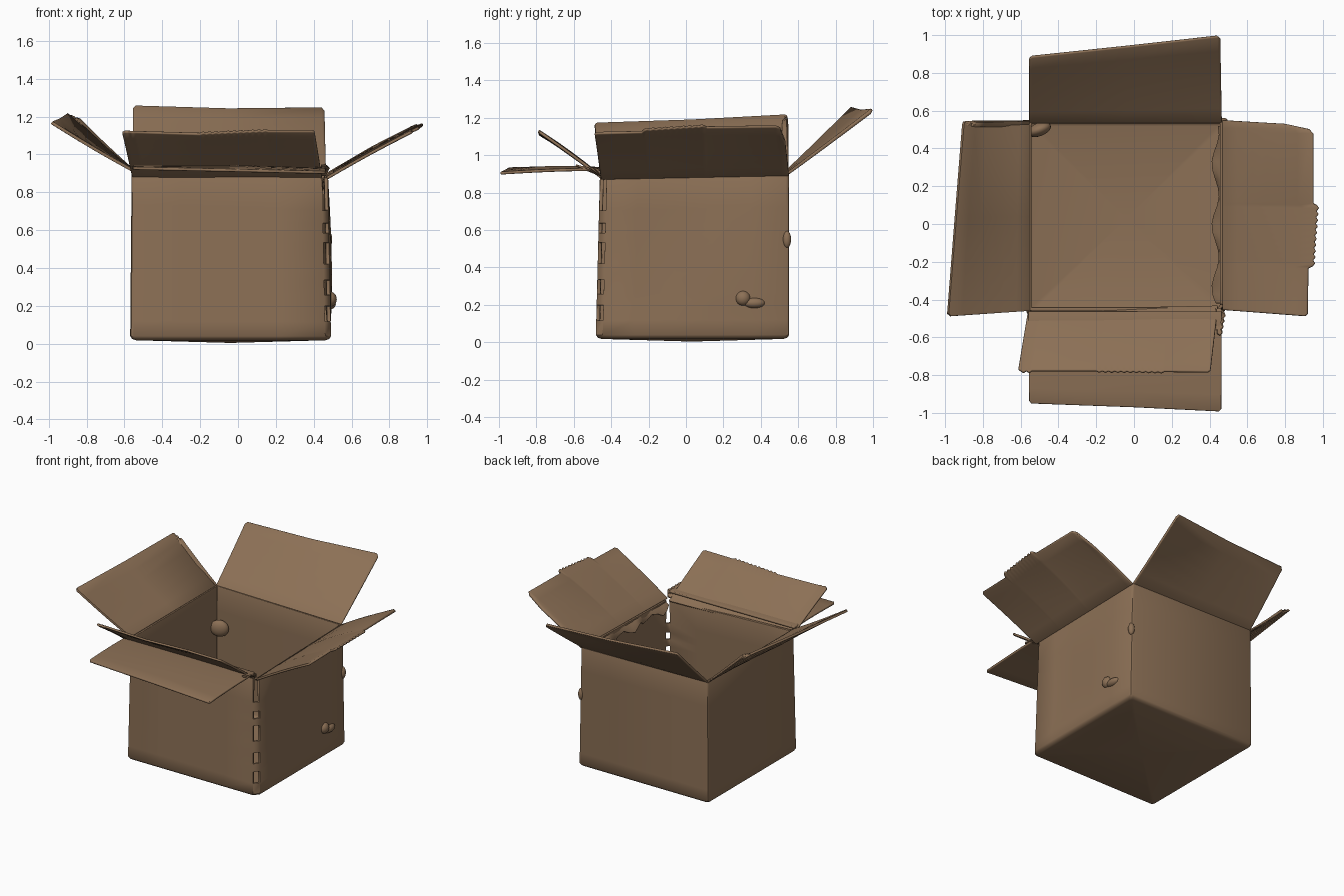
import bpy, bmesh, math
from mathutils import Vector

if "Cube" in bpy.data.objects:
    bpy.data.objects.remove(bpy.data.objects["Cube"])

card = bpy.data.materials.new("cardboard brown")
card.diffuse_color = (0.262, 0.162, 0.092, 1)
card.use_nodes = True
card.node_tree.nodes["Principled BSDF"].inputs["Base Color"].default_value = card.diffuse_color


def finish(name, bm, thick=0.0, offset=0.0, bevel=0.005):
    me = bpy.data.meshes.new(name)
    bm.to_mesh(me)
    bm.free()
    ob = bpy.data.objects.new(name, me)
    bpy.context.collection.objects.link(ob)
    me.materials.append(card)
    if thick:
        m = ob.modifiers.new("thickness", 'SOLIDIFY')
        m.thickness, m.offset, m.use_even_offset = thick, offset, False
        b = ob.modifiers.new("soft edges", 'BEVEL')
        b.width, b.segments, b.limit_method = bevel, 2, 'ANGLE'
        b.angle_limit = math.radians(50)
    bpy.ops.object.select_all(action='DESELECT')
    ob.select_set(True)
    bpy.context.view_layer.objects.active = ob
    bpy.ops.object.shade_smooth_by_angle(angle=math.radians(40))
    return ob


def teeth(a, b, n, d):
    """Sawtooth run of points from a to b, alternately pushed out by d."""
    a, b, d = Vector(a), Vector(b), Vector(d)
    return [a.lerp(b, i / n) + d * (i % 2) for i in range(n + 1)]


def flap(name, hinge, tip, bow=0.0, rows=6, thick=0.016):
    """Card sheet lofted from a straight hinge to a tip polyline, slightly bowed."""
    bm = bmesh.new()
    h0, h1 = Vector(hinge[0]), Vector(hinge[1])
    tip = [Vector(p) for p in tip]
    span = tip[-1] - tip[0]
    ts = [max(0, min(1, (p - tip[0]).dot(span) / span.length_squared)) for p in tip]
    grid = []
    for r in range(rows + 1):
        f = r / rows
        row = []
        for t, p in zip(ts, tip):
            co = h0.lerp(h1, t).lerp(p, f)
            co.z += bow * math.sin(math.pi * f) * (0.4 + math.sin(math.pi * t))
            row.append(bm.verts.new(co))
        grid.append(row)
    for r in range(rows):
        for i in range(len(tip) - 1):
            bm.faces.new((grid[r][i], grid[r][i + 1], grid[r + 1][i + 1], grid[r + 1][i]))
    return finish(name, bm, thick)


# Box body: stacked rings, rounded at the base, with a split front right corner
def ring(f, inset):
    x0, x1 = -0.57 + 0.008 * f + inset, 0.492 - 0.017 * f - inset
    y0, y1 = -0.482 + 0.022 * f + inset, 0.552 - inset
    pts = [(x1, y0 + 0.035)] + [(x1, y0 + (y1 - y0) * k / 5) for k in range(1, 5)]
    r = 0.018
    for cx, cy, a0 in ((x1 - r, y1 - r, 0), (x0 + r, y1 - r, 90), (x0 + r, y0 + r, 180)):
        for a in (0, 45, 90):
            w = math.radians(a0 + a)
            pts.append((cx + r * math.cos(w), cy + r * math.sin(w)))
    pts += [(x0 + (x1 - x0) * k / 4, y0) for k in (1, 2, 3)] + [(x1 - 0.03, y0)]
    return pts


def rim(x, y):
    u, v = (x + 0.57) / 1.06, (y + 0.48) / 1.03
    return (0.915 * (1 - u) + 0.875 * u) * (1 - v) + (0.92 * (1 - u) + 0.9 * u) * v


bm = bmesh.new()
levels = [(0.0, 0.03), (0.008, 0.01), (0.025, 0.0)] + [(k, 0.0) for k in
          (0.115, 0.21, 0.28, 0.37, 0.47, 0.60, 0.66, 0.72, 0.8, 1.0)]
tabs = {0, 1, 2, 4, 6, 8, 10}
rings = []
for f, inset in levels:
    row = []
    for x, y in ring(f, inset):
        z = 0.018 + f * (rim(x, y) - 0.018)
        # shallow crease in the right wall
        if x > 0.45 and 0.2 < f < 0.9 and -0.3 < y < 0.5:
            x -= 0.012 * math.sin(math.pi * f) * math.sin((y + 0.48) * 6)
        row.append(bm.verts.new((x, y, z)))
    rings.append(row)
n = len(rings[0])
for k in range(len(rings) - 1):
    for i in range(n):
        j = (i + 1) % n
        if j or k in tabs:
            bm.faces.new((rings[k][i], rings[k][j], rings[k + 1][j], rings[k + 1][i]))
centre = bm.verts.new((-0.04, 0.03, 0.004))
for i in range(n):
    bm.faces.new((rings[0][(i + 1) % n], rings[0][i], centre))
finish("box_body", bm, 0.02, -1, 0.004)

# Four flaps, plus the second layer of the front flap
flap("back_flap", [(-0.555, 0.54, 0.915), (0.465, 0.54, 0.9)],
     [(-0.555, 0.875, 1.24), (-0.54, 0.888, 1.255), (-0.05, 0.94, 1.24),
      (0.44, 0.995, 1.245), (0.455, 0.985, 1.225)], -0.006)
flap("left_flap", [(-0.555, -0.46, 0.915), (-0.555, 0.545, 0.915)],
     [(-0.97, -0.488, 1.16), (-0.985, -0.475, 1.168), (-0.945, 0.03, 1.185),
      (-0.905, 0.525, 1.212)] + teeth((-0.9, 0.54, 1.21), (-0.84, 0.54, 1.185), 4, (0, -0.02, 0)),
     -0.012)
flap("right_flap", [(0.47, -0.455, 0.875), (0.47, 0.55, 0.895)],
     [(0.905, -0.488, 1.115), (0.92, -0.475, 1.12), (0.922, -0.235, 1.125)]
     + teeth((0.945, -0.225, 1.135), (0.968, 0.1, 1.155), 20, (0.012, 0, 0.006))
     + [(0.948, 0.11, 1.15), (0.948, 0.48, 1.155), (0.925, 0.503, 1.145), (0.8, 0.53, 1.075)],
     0.012)
flap("front_upper_flap", [(-0.56, -0.455, 0.885), (0.445, -0.435, 0.87)],
     [(-0.612, -0.77, 1.115)] + teeth((-0.6, -0.778, 1.122), (-0.54, -0.778, 1.12), 4, (0, -0.01, 0))
     + teeth((-0.2, -0.778, 1.11), (0.16, -0.782, 1.125), 22, (0, -0.008, 0.006))
     + [(0.39, -0.785, 1.125), (0.405, -0.775, 1.12)], 0.008)
flap("front_lower_flap", [(-0.56, -0.462, 0.93), (0.465, -0.462, 0.925)],
     [(-0.555, -0.935, 0.928), (-0.545, -0.95, 0.927), (0, -0.97, 0.915),
      (0.45, -0.992, 0.905), (0.462, -0.98, 0.905)], 0.01)

# Torn strips along the right rim and the split corner
flap("right_inner_torn_edge", [(0.465, -0.42, 0.87), (0.465, 0.52, 0.89)],
     [(0.452 - 0.02 * (1 + math.sin(k * 0.9)), -0.42 + 0.047 * k,
       0.83 + 0.02 * math.cos(k * 1.7)) for k in range(21)], 0, 2, 0.008)
flap("corner_torn_edge", [(0.435, -0.45, 0.89), (0.462, -0.45, 0.89)],
     [(0.44, -0.58, 0.945)] + teeth((0.455, -0.59, 0.945), (0.475, -0.47, 0.93), 8, (0.01, 0, 0)),
     0, 3, 0.01)


# Stray lumps on the walls
def lump(name, loc, size, tilt=0.0):
    b = bmesh.new()
    bmesh.ops.create_uvsphere(b, u_segments=20, v_segments=12, radius=1)
    for v in b.verts:
        c, s = math.cos(tilt), math.sin(tilt)
        x, y, z = (v.co[i] * size[i] for i in range(3))
        v.co = (loc[0] + x * c - y * s, loc[1] + x * s + y * c, loc[2] + z)
    finish(name, b)


lump("inner_corner_lump", (-0.502, 0.5, 0.63), (0.065, 0.035, 0.06), 0.35)
lump("right_wall_lump", (0.487, 0.305, 0.235), (0.035, 0.04, 0.04))
lump("right_wall_lump_tail", (0.487, 0.365, 0.21), (0.03, 0.058, 0.028))
lump("back_corner_lump", (0.476, 0.54, 0.55), (0.022, 0.022, 0.045))
